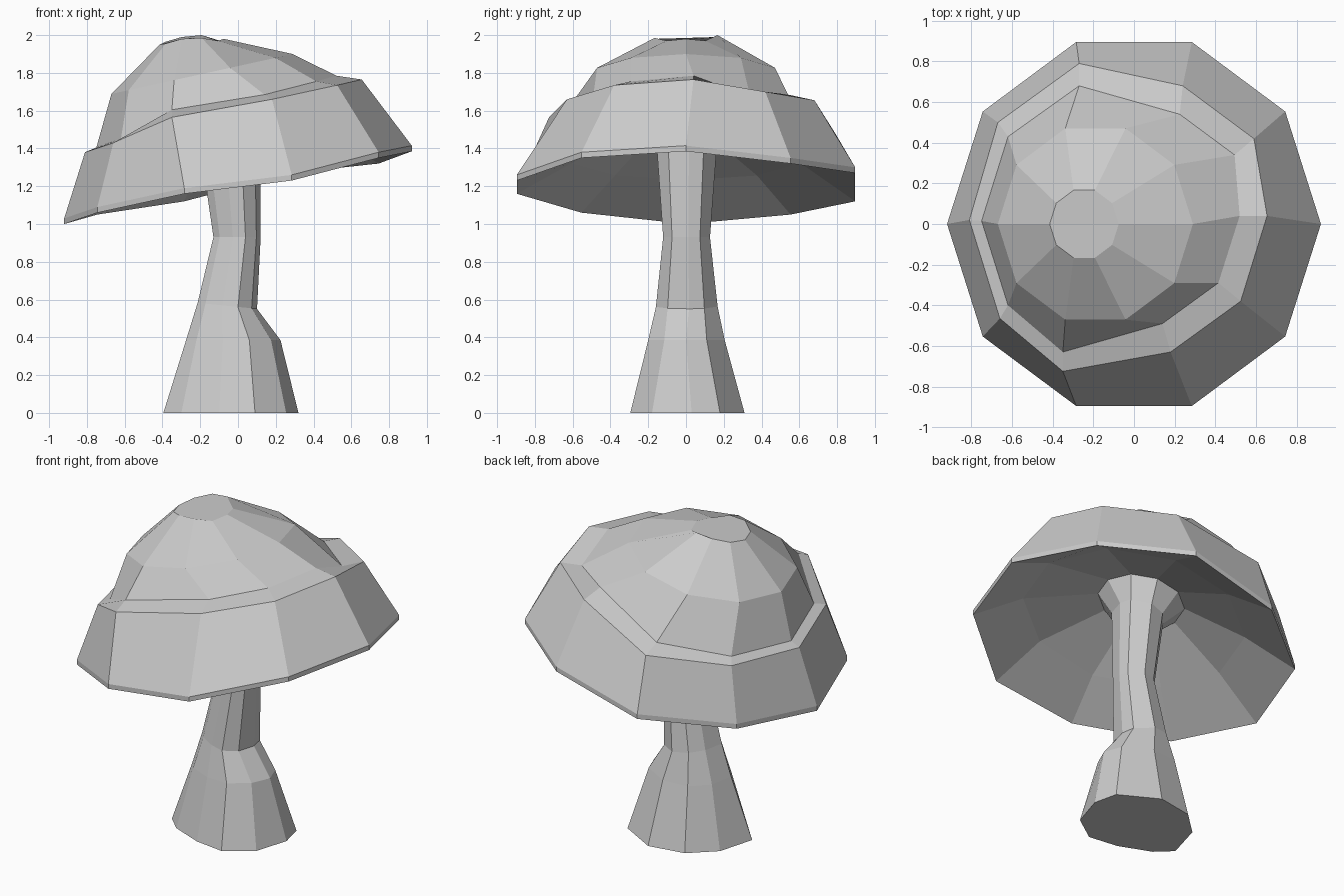
import bpy, bmesh
from math import cos, sin, tau

SIDES = 10

cube = bpy.data.objects.get("Cube")
if cube:
    bpy.data.objects.remove(cube)

grey = bpy.data.materials.new("plain_grey")
grey.use_nodes = True
grey.diffuse_color = (0.6, 0.6, 0.6, 1)
grey.node_tree.nodes["Principled BSDF"].inputs["Base Color"].default_value = (0.6, 0.6, 0.6, 1)


def ring(cx, cy, rx, ry, z, tilt=0.0):
    """Ten-sided ellipse whose height leans along x."""
    points = []
    for i in range(SIDES):
        a = tau * i / SIDES
        x, y = cx + rx * cos(a), cy + ry * sin(a)
        points.append((x, y, z + tilt * x))
    return points


def scaled(outline, sx, sy, shift, z, tilt=0.0):
    """Copy of a flat outline, narrowed, moved along x and raised."""
    return [(x * sx + shift, y * sy, z + tilt * x * sx) for x, y in outline]


def with_heights(points, heights, lift=0.0):
    return [(p[0], p[1], h + lift) for p, h in zip(points, heights)]


def loft(name, rings):
    """Skin a stack of rings and close both ends."""
    bm = bmesh.new()
    loops = [[bm.verts.new(p) for p in r] for r in rings]
    for low, high in zip(loops, loops[1:]):
        for i in range(SIDES):
            j = (i + 1) % SIDES
            bm.faces.new((low[i], low[j], high[j], high[i]))
    bm.faces.new(loops[0][::-1])
    bm.faces.new(loops[-1])
    bmesh.ops.recalc_face_normals(bm, faces=bm.faces)
    mesh = bpy.data.meshes.new(name)
    bm.to_mesh(mesh)
    bm.free()
    mesh.materials.append(grey)
    obj = bpy.data.objects.new(name, mesh)
    bpy.context.collection.objects.link(obj)
    return obj


# Flared joint shared by the stalk top and the hollow of the cap
joint = ring(-0.08, -0.03, 0.25, 0.25, 1.53, 0.2)

# Stalk: uneven foot, bulge on the left side, narrow neck
foot = [
    (0.32, 0.03), (0.285, 0.18), (0.05, 0.31), (-0.18, 0.27), (-0.33, 0.13),
    (-0.395, -0.1), (-0.3, -0.19), (-0.1, -0.27), (0.09, -0.295), (0.255, -0.18),
]
bulge = [
    (0.225, 0), (0.185, 0.11), (0.02, 0.205), (-0.145, 0.19), (-0.245, 0.09),
    (-0.275, -0.06), (-0.22, -0.135), (-0.08, -0.195), (0.06, -0.2), (0.175, -0.115),
]
loft("stalk", [
    scaled(foot, 1, 1, 0, 0),
    scaled(bulge, 1, 1, 0, 0.385),
    scaled(foot, 0.44, 0.54, -0.04, 0.565, -0.1),
    scaled(foot, 0.35, 0.41, 0.008, 0.93),
    scaled(foot, 0.43, 0.52, -0.02, 1.38, 0.2),
    joint,
])

# Cap: hollow underside, thin uneven rim, shoulder, ledge and dome
rim = ring(0, 0, 0.92, 0.942, 0)
rim_heights = (1.385, 1.32, 1.27, 1.12, 1.05, 1.0, 1.06, 1.16, 1.23, 1.35)
shoulder = [
    (0.655, 0.04, 1.765), (0.59, 0.42, 1.7), (0.24, 0.68, 1.655),
    (-0.27, 0.79, 1.48), (-0.67, 0.5, 1.41), (-0.81, 0.02, 1.38),
    (-0.66, -0.465, 1.43), (-0.35, -0.725, 1.565), (0.18, -0.63, 1.66),
    (0.525, -0.38, 1.735),
]
ledge = [
    (0.52, 0.04, 1.785), (0.495, 0.34, 1.675), (0.225, 0.54, 1.685),
    (-0.27, 0.68, 1.52), (-0.62, 0.43, 1.43), (-0.75, 0.015, 1.405),
    (-0.62, -0.4, 1.45), (-0.35, -0.63, 1.605), (0.14, -0.49, 1.685),
    (0.415, -0.29, 1.755),
]
crown_heights = (1.98, 1.97, 2.0, 1.99, 1.965, 1.95, 1.955, 1.98, 1.985, 1.97)
loft("cap", [
    joint,
    ring(0, 0, 0.64, 0.64, 1.36, 0.2),
    with_heights(rim, rim_heights),
    with_heights(rim, rim_heights, 0.03),
    shoulder,
    ledge,
    ring(-0.19, 0, 0.48, 0.495, 1.836, 0.22),
    with_heights(ring(-0.245, 0, 0.17, 0.175, 0), crown_heights),
])
